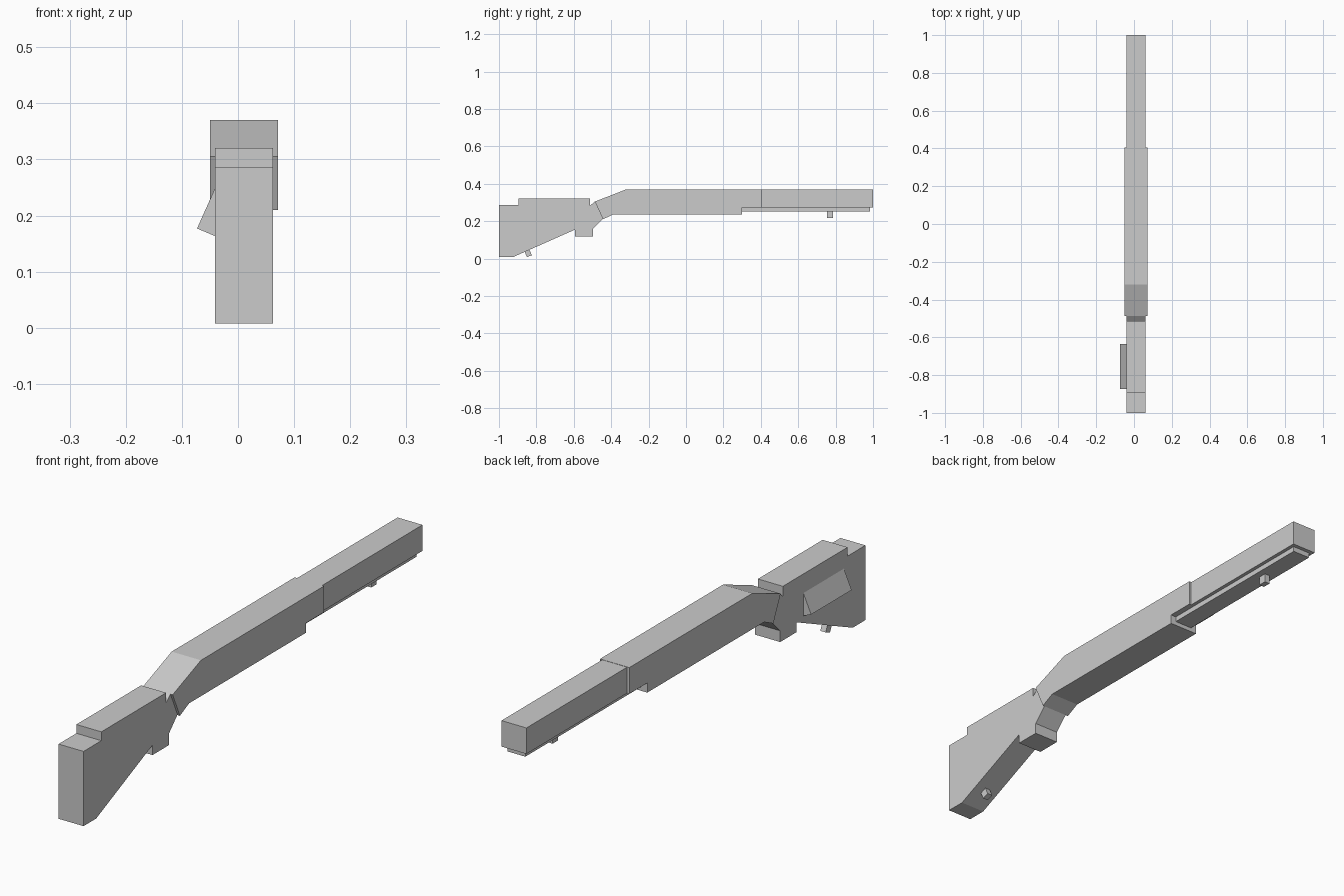
import bpy
import bmesh

cube = bpy.data.objects.get("Cube")
if cube:
    bpy.data.objects.remove(cube, do_unlink=True)

grey = bpy.data.materials.new("plain_grey")
grey.use_nodes = True
COLOUR = (0.6, 0.6, 0.6, 1)
grey.diffuse_color = COLOUR
grey.node_tree.nodes["Principled BSDF"].inputs["Base Color"].default_value = COLOUR


def prism(name, outline, start, end, axis="x"):
    """Extrude a flat outline along x (points are y, z) or along y (points are x, z)."""
    bm = bmesh.new()
    if axis == "x":
        verts = [bm.verts.new((start, a, b)) for a, b in outline]
        step = (end - start, 0, 0)
    else:
        verts = [bm.verts.new((a, start, b)) for a, b in outline]
        step = (0, end - start, 0)
    face = bm.faces.new(verts)
    extruded = bmesh.ops.extrude_face_region(bm, geom=[face])["geom"]
    moved = [v for v in extruded if isinstance(v, bmesh.types.BMVert)]
    bmesh.ops.translate(bm, verts=moved, vec=step)
    bmesh.ops.recalc_face_normals(bm, faces=bm.faces)
    mesh = bpy.data.meshes.new(name)
    bm.to_mesh(mesh)
    bm.free()
    mesh.materials.append(grey)
    obj = bpy.data.objects.new(name, mesh)
    bpy.context.collection.objects.link(obj)
    return obj


def rect(y0, y1, z0, z1):
    return [(y0, z0), (y1, z0), (y1, z1), (y0, z1)]


LEFT, RIGHT = 0.062, -0.041

# Shoulder stock with stepped comb, grip block and neck
prism("stock", [
    (-1, 0.008), (-0.925, 0.008), (-0.593, 0.155), (-0.593, 0.118),
    (-0.497, 0.118), (-0.497, 0.16), (-0.444, 0.214), (-0.42, 0.228),
    (-0.46, 0.30), (-0.487, 0.305), (-0.513, 0.283), (-0.513, 0.32),
    (-0.895, 0.32), (-0.895, 0.287), (-1, 0.287)], RIGHT, LEFT)

# Wider receiver and fore-end in one piece
prism("receiver", [
    (-0.487, 0.305), (-0.444, 0.21), (-0.39, 0.236), (0.30, 0.236),
    (0.30, 0.272), (0.406, 0.272), (0.406, 0.37), (-0.32, 0.37)], -0.05, 0.071)

# Barrel, the strip beneath it and the sling stud
prism("barrel", rect(0.40, 1, 0.272, 0.369), RIGHT, LEFT)
prism("under_rail", rect(0.29, 0.985, 0.252, 0.275), -0.026, 0.048)
prism("front_sling_stud", rect(0.755, 0.787, 0.218, 0.255), 0.0, 0.022)

# Tilted stud under the stock
prism("rear_sling_stud", [
    (-0.878, 0.07), (-0.85, 0.008), (-0.824, 0.018), (-0.852, 0.08)], 0.0, 0.022)

# Wedge-shaped cheek rest on the right side
prism("cheek_rest", [
    (-0.035, 0.262), (-0.073, 0.177), (-0.035, 0.161)], -0.873, -0.634, axis="y")
